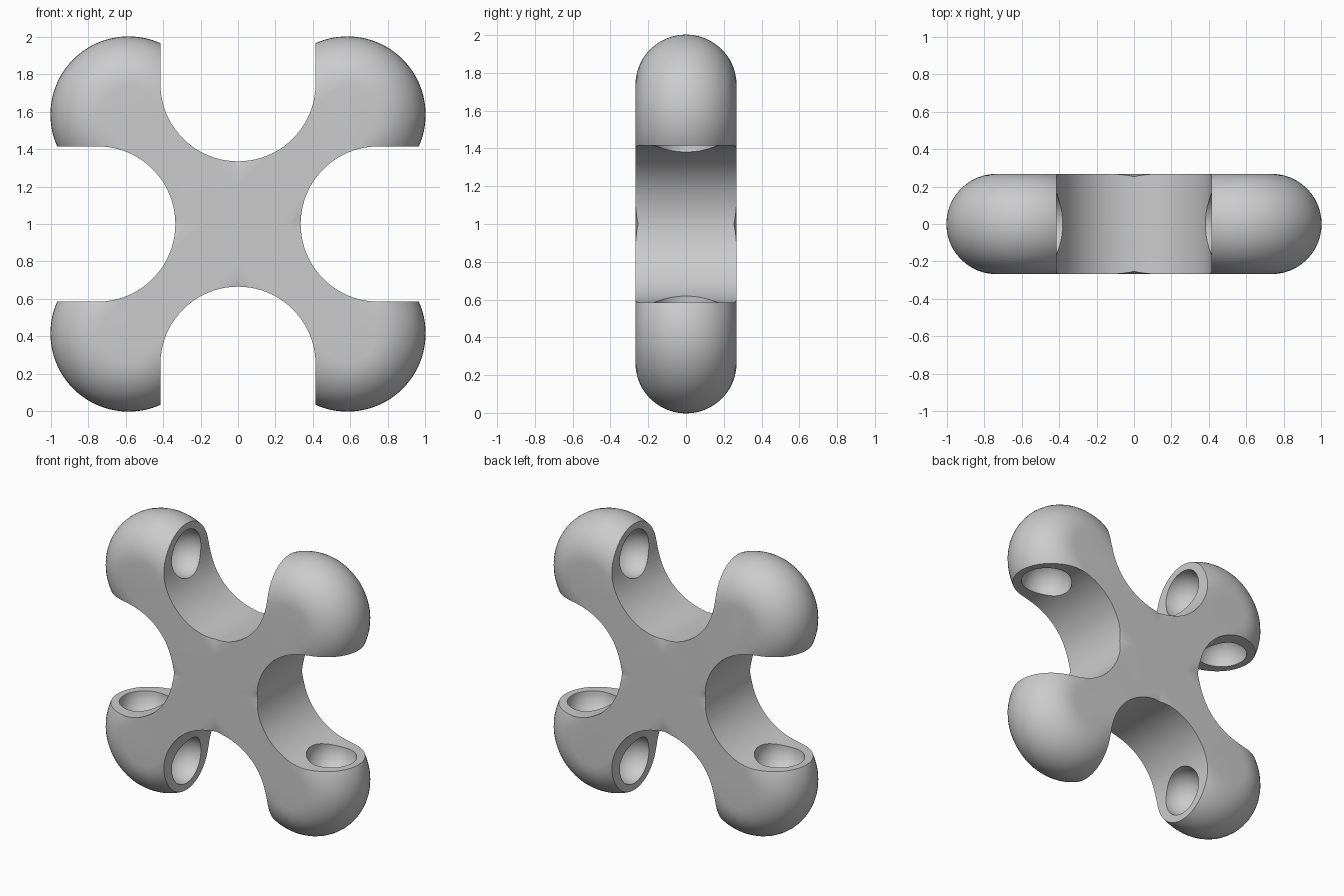
import bpy
import bmesh
from math import sin, cos, pi
from mathutils import Matrix

BULB = 0.585      # bulb centre offset from the middle, along x and z
FLAT = 0.15       # flat radius of a bulb
EDGE = 0.268      # rounding radius and half thickness
SLOT = 0.415      # half width of a slot
SLOT_END = 0.75   # centre of the slot's round end, from the middle
SOCKET = 0.167    # socket radius
MIDDLE = Matrix.Translation((0, 0, 1))

if "Cube" in bpy.data.objects:
    bpy.data.objects.remove(bpy.data.objects["Cube"], do_unlink=True)

grey = bpy.data.materials.new("light grey")
grey.use_nodes = True
colour = (0.6, 0.6, 0.6, 1)
grey.diffuse_color = colour
grey.node_tree.nodes["Principled BSDF"].inputs["Base Color"].default_value = colour


def stadium(start, end, radius, y, steps=40):
    """Outline in the xz plane, long along x, with two round ends."""
    points = []
    for centre, turn in ((end, -pi / 2), (start, pi / 2)):
        for i in range(steps + 1):
            a = turn + pi * i / steps
            points.append((centre + radius * cos(a), y, radius * sin(a)))
    return points


def loft(name, rings, matrix):
    """Skin matching rings and cap both ends."""
    bm = bmesh.new()
    loops = [[bm.verts.new(p) for p in ring] for ring in rings]
    for low, high in zip(loops, loops[1:]):
        for i in range(len(low)):
            j = (i + 1) % len(low)
            bm.faces.new((low[i], low[j], high[j], high[i]))
    bm.faces.new(loops[0])
    bm.faces.new(loops[-1])
    bm.transform(matrix)
    bmesh.ops.recalc_face_normals(bm, faces=bm.faces)
    return finish(name, bm)


def finish(name, bm):
    mesh = bpy.data.meshes.new(name)
    bm.to_mesh(mesh)
    bm.free()
    mesh.materials.append(grey)
    obj = bpy.data.objects.new(name, mesh)
    bpy.context.collection.objects.link(obj)
    return obj


def combine(target, tool, operation):
    """Apply a boolean and discard the tool."""
    tool.hide_render = True
    mod = target.modifiers.new(operation, "BOOLEAN")
    mod.operation = operation
    mod.solver = "EXACT"
    mod.object = tool
    bpy.context.view_layer.objects.active = target
    bpy.ops.object.modifier_apply(modifier=mod.name)
    bpy.data.objects.remove(tool, do_unlink=True)


def bar(name, angle):
    """Diagonal bar with fully rounded sides and ends."""
    reach = BULB * 2 ** 0.5
    rings = []
    for i in range(25):
        a = -pi / 2 + pi * i / 24
        rings.append(stadium(-reach, reach, FLAT + EDGE * cos(a), EDGE * sin(a)))
    return loft(name, rings, MIDDLE @ Matrix.Rotation(angle, 4, "Y"))


# Crossed bars
body = bar("cross_connector", pi / 4)
combine(body, bar("second_bar", -pi / 4), "UNION")

# Round-bottomed slots between the arms
for quarter in range(4):
    turn = MIDDLE @ Matrix.Rotation(quarter * pi / 2, 4, "Y")
    rings = [stadium(SLOT_END, 2, SLOT, y) for y in (-0.5, 0.5)]
    combine(body, loft("slot_cutter", rings, turn), "DIFFERENCE")

# Spherical sockets in both walls of every slot
for quarter in range(4):
    turn = MIDDLE @ Matrix.Rotation(quarter * pi / 2, 4, "Y")
    for side in (-1, 1):
        bm = bmesh.new()
        place = turn @ Matrix.Translation((SLOT_END, 0, side * SLOT))
        bmesh.ops.create_uvsphere(bm, u_segments=40, v_segments=20,
                                  radius=SOCKET, matrix=place)
        combine(body, finish("socket_cutter", bm), "DIFFERENCE")

# Smooth curves, crisp cut edges
bpy.ops.object.select_all(action="DESELECT")
body.select_set(True)
bpy.context.view_layer.objects.active = body
bpy.ops.object.shade_smooth_by_angle(angle=pi / 6)
